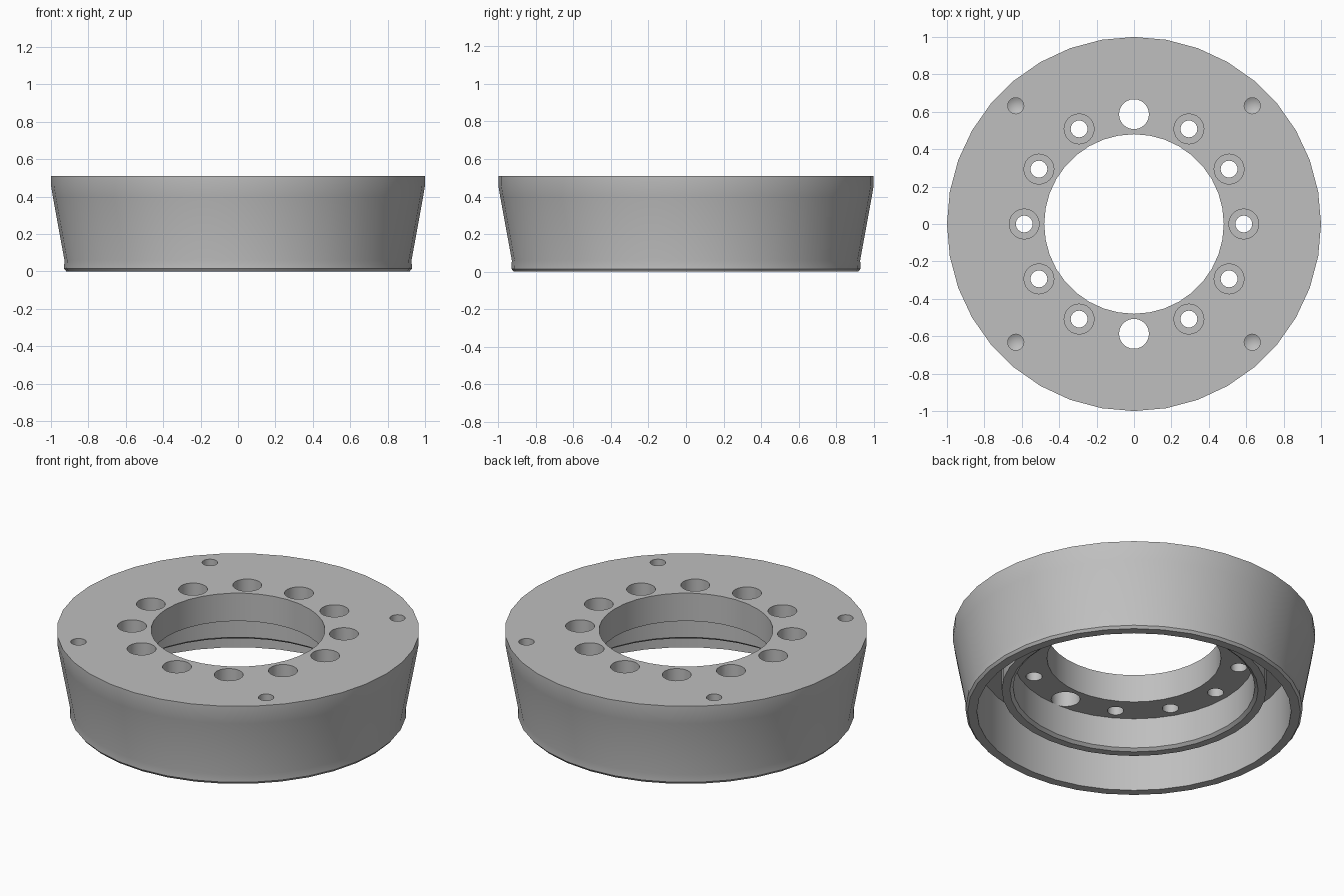
import bpy
import bmesh
from math import sin, cos, pi, radians

cube = bpy.data.objects.get("Cube")
if cube:
    bpy.data.objects.remove(cube, do_unlink=True)

TOP, FLOOR = 0.51, 0.34


def make_material(name, rgb):
    mat = bpy.data.materials.new(name)
    mat.use_nodes = True
    colour = (*rgb, 1)
    mat.diffuse_color = colour
    mat.node_tree.nodes["Principled BSDF"].inputs["Base Color"].default_value = colour
    return mat


def revolve(bm, profile, sides, centre=(0, 0)):
    """Turn a closed (radius, z) outline about a vertical axis."""
    rings = []
    for r, z in profile:
        if r == 0:
            rings.append([bm.verts.new((*centre, z))] * sides)
        else:
            rings.append([bm.verts.new((centre[0] + r * cos(2 * pi * i / sides),
                                        centre[1] + r * sin(2 * pi * i / sides), z))
                          for i in range(sides)])
    for a, b in zip(rings, rings[1:] + rings[:1]):
        for i in range(sides):
            j = (i + 1) % sides
            corners = list(dict.fromkeys((a[i], a[j], b[j], b[i])))
            if len(corners) > 2:
                bm.faces.new(corners)


def finish(bm, name):
    bmesh.ops.recalc_face_normals(bm, faces=bm.faces)
    mesh = bpy.data.meshes.new(name)
    bm.to_mesh(mesh)
    bm.free()
    obj = bpy.data.objects.new(name, mesh)
    bpy.context.collection.objects.link(obj)
    return obj


# Turned body: tapered outer wall, annular groove, inner collar, centre bore
body_profile = [
    (0.48, TOP), (1.0, TOP), (1.0, 0.46), (0.99, 0.40), (0.928, 0.06),
    (0.93, 0.015), (0.918, 0), (0.867, 0), (0.867, FLOOR), (0.73, FLOOR),
    (0.73, 0.14), (0.685, 0.14), (0.667, 0.155), (0.667, FLOOR), (0.48, FLOOR),
]
bm = bmesh.new()
revolve(bm, body_profile, 36)
body = finish(bm, "ring_body")
body.data.materials.append(make_material("machined_grey", (0.52, 0.52, 0.52)))

# Hole cutters: stepped bolt holes, two plain holes, four drilled blind holes
low, high = FLOOR - 0.005, TOP + 0.05
plain = [(0, low), (0.08, low), (0.08, high), (0, high)]
stepped = [(0, low), (0.045, low), (0.045, 0.41), (0.08, 0.41), (0.08, high), (0, high)]
drilled = [(0, 0.375), (0.043, 0.40), (0.043, high), (0, high)]

bm = bmesh.new()
for i in range(12):
    a = radians(30 * i)
    revolve(bm, plain if i in (3, 9) else stepped, 24, (0.587 * cos(a), 0.587 * sin(a)))
for sx in (-1, 1):
    for sy in (-1, 1):
        revolve(bm, drilled, 20, (0.632 * sx, 0.632 * sy))
cutter = finish(bm, "hole_cutter")
cutter.hide_render = True

cut = body.modifiers.new("holes", "BOOLEAN")
cut.operation = "DIFFERENCE"
cut.solver = "EXACT"
cut.object = cutter

bpy.ops.object.select_all(action="DESELECT")
body.select_set(True)
bpy.context.view_layer.objects.active = body
bpy.ops.object.modifier_apply(modifier=cut.name)
bpy.data.objects.remove(cutter, do_unlink=True)
bpy.ops.object.shade_smooth_by_angle(angle=radians(30))
